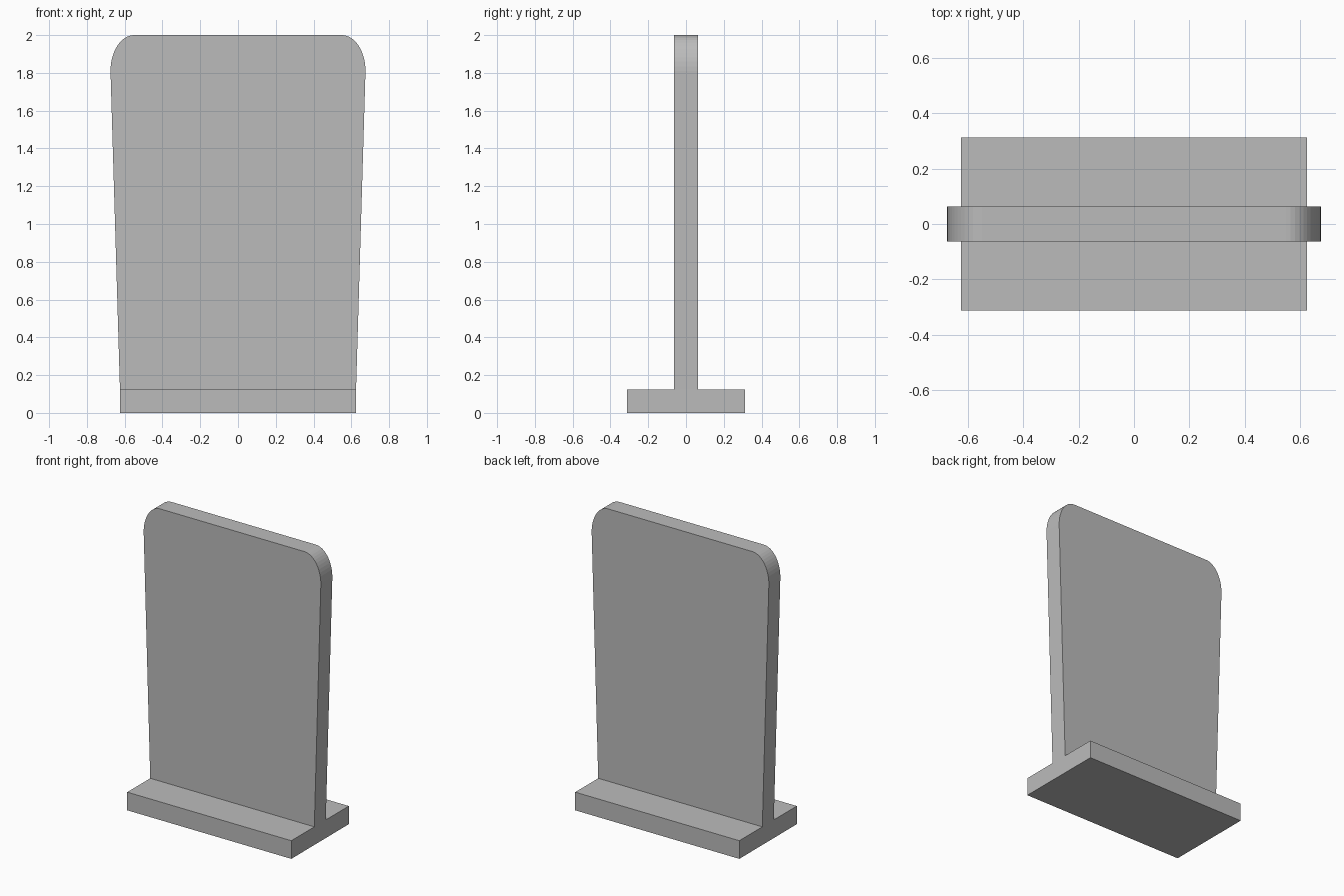
import bpy, bmesh, math

cube = bpy.data.objects.get("Cube")
if cube:
    bpy.data.objects.remove(cube, do_unlink=True)

# Single grey finish
grey = bpy.data.materials.new("plain_grey")
grey.use_nodes = True
colour = (0.5, 0.5, 0.5, 1)
grey.diffuse_color = colour
grey.node_tree.nodes["Principled BSDF"].inputs["Base Color"].default_value = colour


def extrude_outline(name, outline, depth):
    """Solid made from an x-z outline, centred on y = 0."""
    bm = bmesh.new()
    face = bm.faces.new([bm.verts.new((x, -depth / 2, z)) for x, z in outline])
    out = bmesh.ops.extrude_face_region(bm, geom=[face])
    moved = [g for g in out["geom"] if isinstance(g, bmesh.types.BMVert)]
    bmesh.ops.translate(bm, verts=moved, vec=(0, depth, 0))
    bmesh.ops.recalc_face_normals(bm, faces=bm.faces)
    mesh = bpy.data.meshes.new(name)
    bm.to_mesh(mesh)
    bm.free()
    mesh.materials.append(grey)
    obj = bpy.data.objects.new(name, mesh)
    bpy.context.collection.objects.link(obj)
    return obj


# Foot slab
half, foot_top = 0.625, 0.125
extrude_outline("base", [(-half, 0), (half, 0), (half, foot_top), (-half, foot_top)], 0.625)

# Upright panel: flares upward, with rounded top corners
steps, wide, round_x, round_z = 12, 0.675, 0.125, 0.19
right = [(half, foot_top)]
for i in range(steps + 1):
    a = math.pi / 2 * i / steps
    right.append((wide - round_x * (1 - math.cos(a)), 2 - round_z * (1 - math.sin(a))))
left = [(-x, z) for x, z in reversed(right)]
extrude_outline("upright_panel", right + left, 0.125)
